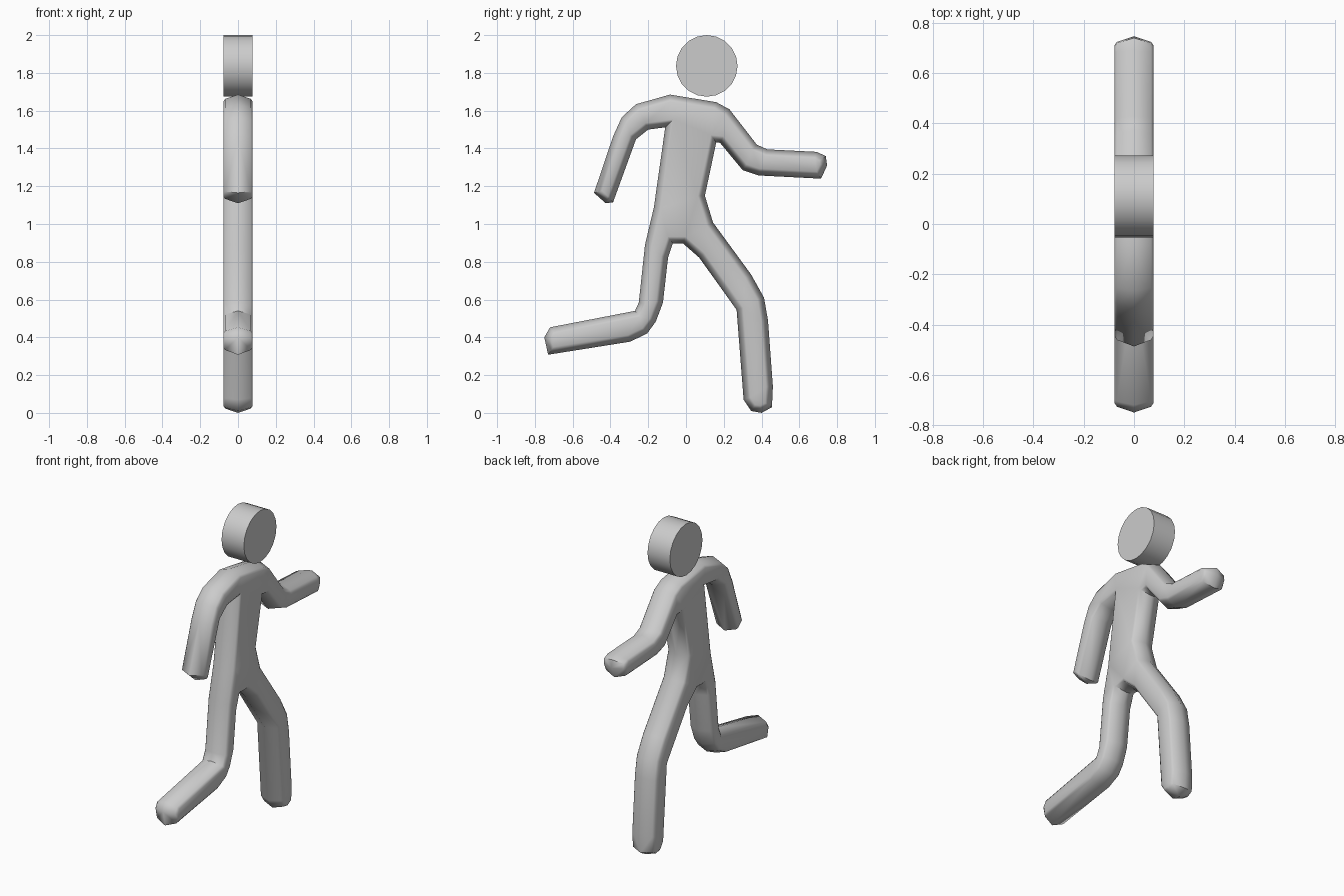
import bpy, bmesh, math

HALF = 0.078  # half thickness of the flat figure

# Body silhouette in (y, z), clockwise from the neck
OUTLINE = [
    (-0.085, 1.685), (0.16, 1.645), (0.23, 1.607),
    # forward arm
    (0.375, 1.42), (0.43, 1.395), (0.69, 1.382), (0.74, 1.36), (0.747, 1.31),
    (0.715, 1.24), (0.385, 1.257), (0.30, 1.285), (0.18, 1.43), (0.16, 1.432),
    # forward leg
    (0.10, 1.15), (0.143, 1.008), (0.345, 0.732), (0.413, 0.61), (0.434, 0.49),
    (0.46, 0.14), (0.455, 0.03), (0.40, 0.0), (0.345, 0.01), (0.305, 0.07),
    (0.268, 0.545), (0.07, 0.822), (-0.016, 0.897), (-0.07, 0.897),
    # rear leg
    (-0.095, 0.822), (-0.122, 0.584), (-0.16, 0.483), (-0.206, 0.42),
    (-0.296, 0.377), (-0.73, 0.308), (-0.75, 0.40), (-0.72, 0.453),
    (-0.27, 0.54), (-0.25, 0.584), (-0.217, 0.89), (-0.17, 1.088),
    # rear arm
    (-0.11, 1.512), (-0.2, 1.5), (-0.265, 1.448), (-0.386, 1.115),
    (-0.425, 1.11), (-0.487, 1.165), (-0.386, 1.464), (-0.34, 1.565),
    (-0.265, 1.634),
]


def smooth(obj, angle):
    bpy.ops.object.select_all(action='DESELECT')
    obj.select_set(True)
    bpy.context.view_layer.objects.active = obj
    bpy.ops.object.shade_smooth_by_angle(angle=math.radians(angle))


# Body: half shell, sloping from the centre ridge to the flat side face
bm = bmesh.new()
face = bm.faces.new([bm.verts.new((0, y, z)) for y, z in OUTLINE])
face.normal_update()
if face.normal.x < 0:
    face.normal_flip()
for inset, x in ((0.022, 0.068), (0.014, HALF)):
    bmesh.ops.inset_region(bm, faces=[face], thickness=inset,
                           use_even_offset=True, use_boundary=True)
    for v in face.verts:
        v.co.x = x
bmesh.ops.triangulate(bm, faces=[face])
mesh = bpy.data.meshes.new("body")
bm.to_mesh(mesh)
bm.free()
body = bpy.data.objects.new("body", mesh)
bpy.context.collection.objects.link(body)
smooth(body, 50)
mirror = body.modifiers.new("mirror", 'MIRROR')
mirror.use_axis[0] = True

# Head: short disc facing sideways
bpy.ops.mesh.primitive_cylinder_add(vertices=20, radius=0.163, depth=2 * HALF,
                                    location=(0, 0.11, 1.837),
                                    rotation=(0, math.pi / 2, 0))
head = bpy.context.object
head.name = "head"
smooth(head, 40)
